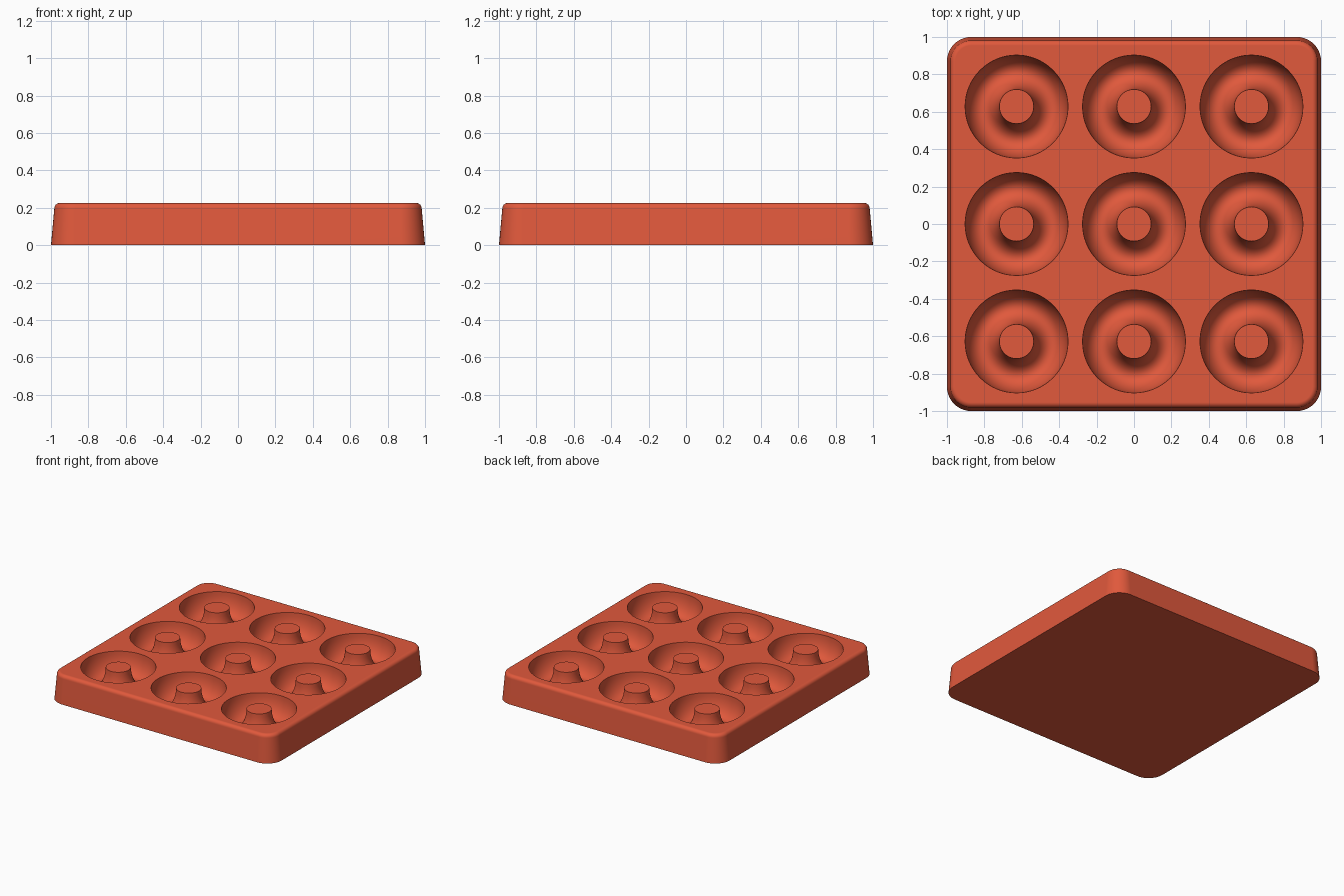
import bpy, bmesh
from math import sin, cos, pi

cube = bpy.data.objects.get("Cube")
if cube:
    bpy.data.objects.remove(cube, do_unlink=True)

HEIGHT = 0.225
PITCH = 0.628
POST_R, RIM_R, DEPTH = 0.092, 0.275, 0.165

# Terracotta silicone
mat = bpy.data.materials.new("terracotta_red")
mat.use_nodes = True
colour = (0.75, 0.10, 0.045, 1)
mat.diffuse_color = colour
mat.node_tree.nodes["Principled BSDF"].inputs["Base Color"].default_value = colour


def make_object(name, bm):
    bmesh.ops.recalc_face_normals(bm, faces=bm.faces[:])
    mesh = bpy.data.meshes.new(name)
    bm.to_mesh(mesh)
    bm.free()
    mesh.materials.append(mat)
    obj = bpy.data.objects.new(name, mesh)
    bpy.context.collection.objects.link(obj)
    return obj


def bridge(bm, a, b):
    n = len(a)
    for i in range(n):
        j = (i + 1) % n
        bm.faces.new((a[i], a[j], b[j], b[i]))


def rounded_square(bm, half, radius, z, steps=10):
    ring = []
    for corner in range(4):
        mid = pi / 4 + corner * pi / 2
        sx = 1 if cos(mid) > 0 else -1
        sy = 1 if sin(mid) > 0 else -1
        for i in range(steps + 1):
            a = corner * pi / 2 + i / steps * pi / 2
            ring.append(bm.verts.new((sx * (half - radius) + radius * cos(a),
                                      sy * (half - radius) + radius * sin(a), z)))
    return ring


# Tray body: drafted sides with a rounded top edge
bm = bmesh.new()
fillet = 0.028
levels = [(1.0, 0.0)]
for i in range(7):
    a = i / 6 * pi / 2
    levels.append((0.982 - fillet * (1 - cos(a)), HEIGHT - fillet * (1 - sin(a))))
rings = [rounded_square(bm, h, 0.13 - (1 - h), z) for h, z in levels]
for low, high in zip(rings, rings[1:]):
    bridge(bm, low, high)
bm.faces.new(rings[0])
bm.faces.new(rings[-1])
tray = make_object("baking_tray", bm)

# Ring-shaped cutter for the nine moulds, each leaving a centre post
bm = bmesh.new()
mid_r, half_w = (POST_R + RIM_R) / 2, (RIM_R - POST_R) / 2
arc = [(mid_r - half_w * cos(i / 18 * pi), HEIGHT - DEPTH * sin(i / 18 * pi))
       for i in range(19)]
profile = arc + [(RIM_R, HEIGHT + 0.1), (POST_R, HEIGHT + 0.1)]
SIDES = 64
for cx in (-PITCH, 0, PITCH):
    for cy in (-PITCH, 0, PITCH):
        loops = [[bm.verts.new((cx + r * cos(2 * pi * k / SIDES),
                                cy + r * sin(2 * pi * k / SIDES), z))
                  for k in range(SIDES)] for r, z in profile]
        for i, loop in enumerate(loops):
            bridge(bm, loop, loops[(i + 1) % len(loops)])
cutter = make_object("mould_cutter", bm)
cutter.hide_render = True

cut = tray.modifiers.new("moulds", 'BOOLEAN')
cut.operation = 'DIFFERENCE'
cut.solver = 'EXACT'
cut.object = cutter

# Bake the cut, then shade smooth with crisp rims
bpy.ops.object.select_all(action='DESELECT')
tray.select_set(True)
bpy.context.view_layer.objects.active = tray
bpy.ops.object.modifier_apply(modifier=cut.name)
bpy.data.objects.remove(cutter, do_unlink=True)
bpy.ops.object.shade_smooth_by_angle(angle=pi / 6)
tray.modifiers.new("flat_top_normals", 'WEIGHTED_NORMAL').keep_sharp = True
